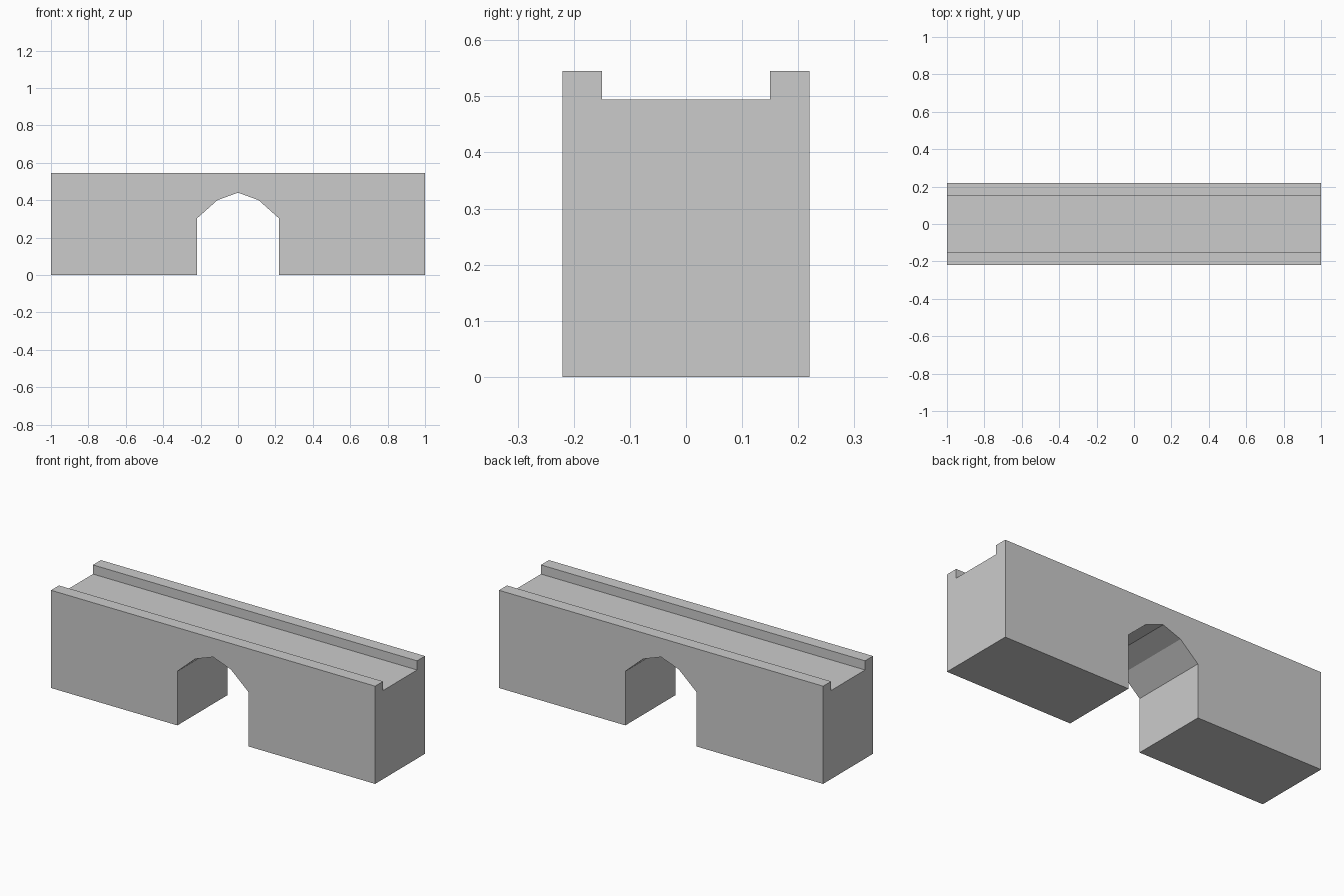
import bpy, bmesh
from mathutils import Vector

if "Cube" in bpy.data.objects:
    bpy.data.objects.remove(bpy.data.objects["Cube"])


def prism(name, points, sweep):
    """Closed polygon swept along a vector into a flat-faced solid."""
    bm = bmesh.new()
    face = bm.faces.new([bm.verts.new(p) for p in points])
    swept = bmesh.ops.extrude_face_region(bm, geom=[face], use_keep_orig=True)
    verts = [g for g in swept["geom"] if isinstance(g, bmesh.types.BMVert)]
    bmesh.ops.translate(bm, verts=verts, vec=Vector(sweep))
    bmesh.ops.recalc_face_normals(bm, faces=bm.faces)
    mesh = bpy.data.meshes.new(name)
    bm.to_mesh(mesh)
    bm.free()
    obj = bpy.data.objects.new(name, mesh)
    bpy.context.collection.objects.link(obj)
    return obj


def mirrored(half):
    """Complete a half profile by reflecting it across zero."""
    return half + [(-a, z) for a, z in reversed(half) if a != 0]


# Bridge block: cross-section with two parapets beside the sunken deck
section = mirrored([(0.15, 0.494), (0.15, 0.545), (0.22, 0.545), (0.22, 0)])
bridge = prism("bridge", [(-1, y, z) for y, z in section], (2, 0, 0))

# Five-point faceted archway through the middle
arch = mirrored([(0.22, -0.1), (0.22, 0.302), (0.11, 0.4), (0, 0.44)])
cutter = prism("arch_cutter", [(x, -0.4, z) for x, z in arch], (0, 0.8, 0))
cutter.hide_render = True
cutter.hide_set(True)
cutter.display_type = 'WIRE'

cut = bridge.modifiers.new("archway", 'BOOLEAN')
cut.operation = 'DIFFERENCE'
cut.solver = 'EXACT'
cut.object = cutter
